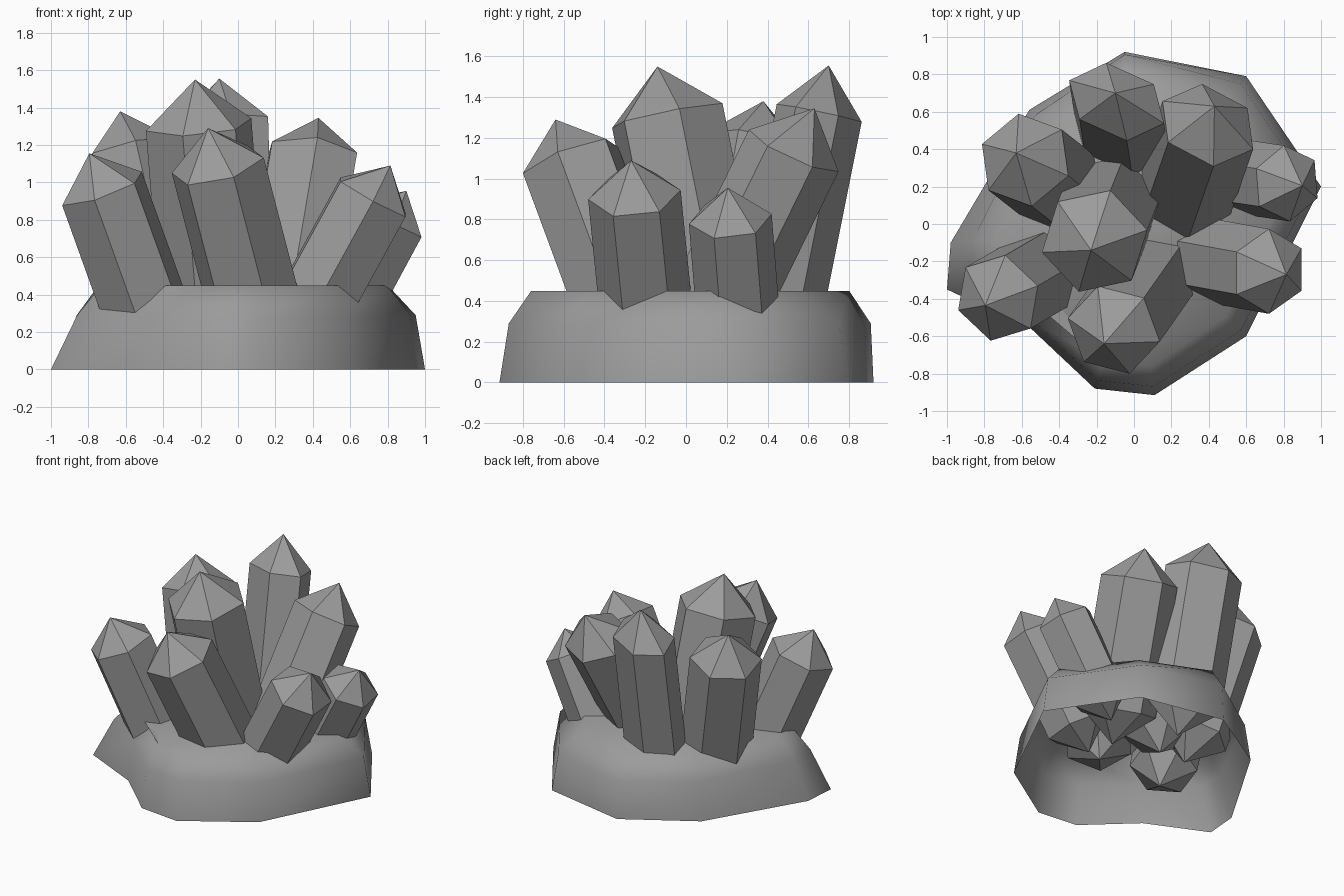
import bpy, bmesh, math
from mathutils import Vector

if "Cube" in bpy.data.objects:
    bpy.data.objects.remove(bpy.data.objects["Cube"])

# Dark grey shared by all the parts
grey = bpy.data.materials.new("stone_grey")
grey.diffuse_color = (0.33, 0.33, 0.33, 1)
grey.use_nodes = True
grey.node_tree.nodes["Principled BSDF"].inputs["Base Color"].default_value = grey.diffuse_color


def make_object(name, bm):
    bmesh.ops.recalc_face_normals(bm, faces=bm.faces[:])
    mesh = bpy.data.meshes.new(name)
    bm.to_mesh(mesh)
    bm.free()
    mesh.materials.append(grey)
    ob = bpy.data.objects.new(name, mesh)
    bpy.context.collection.objects.link(ob)
    return ob


def crystal(name, tip, lean, r, phase, flat=1.0, z_bottom=0.1):
    """Six-sided prism pointed at both ends; 'flat' narrows it across its first corner."""
    axis = Vector((lean[0], lean[1], 1))
    d = axis.normalized()
    top = Vector(tip)
    bottom = top - axis * (tip[2] - z_bottom)
    x = (Vector((1, 0, 0)) - d * d.x).normalized()
    y = d.cross(x)
    p = math.radians(phase)
    u = x * math.cos(p) + y * math.sin(p)
    v = d.cross(u) * flat
    h = 0.85 * r
    bm = bmesh.new()
    rings = []
    for c in (top - d * h, bottom + d * h):
        rings.append([bm.verts.new(c + r * (math.cos(k * math.pi / 3) * u
                                            + math.sin(k * math.pi / 3) * v)) for k in range(6)])
    vt, vb = bm.verts.new(top), bm.verts.new(bottom)
    for i in range(6):
        j = (i + 1) % 6
        bm.faces.new((rings[0][i], rings[0][j], vt))
        bm.faces.new((rings[1][j], rings[1][i], vb))
        bm.faces.new((rings[1][i], rings[1][j], rings[0][j], rings[0][i]))
    return make_object(name, bm)


# Rock base: hollow shell, open underneath; each row is x, y, pull-in at mid, pull-in at top
outline = [
    (1.00, 0.20, 0.95, 0.80), (0.60, 0.79, 0.95, 0.74), (-0.05, 0.92, 0.985, 0.87),
    (-0.56, 0.61, 0.95, 0.81), (-0.98, -0.10, 0.88, 0.76), (-1.00, -0.35, 0.86, 0.73),
    (-0.55, -0.56, 0.95, 0.75), (-0.21, -0.88, 0.95, 0.83), (0.11, -0.915, 0.95, 0.83),
    (0.60, -0.60, 0.95, 0.82),
]
bm = bmesh.new()
rings = [[bm.verts.new((x, y, 0)) for x, y, m, t in outline],
         [bm.verts.new((x * m, y * m, 0.29)) for x, y, m, t in outline],
         [bm.verts.new((x * t, y * t, 0.45)) for x, y, m, t in outline]]
n = len(outline)
for lo, hi in zip(rings, rings[1:]):
    for i in range(n):
        j = (i + 1) % n
        bm.faces.new((lo[i], lo[j], hi[j], hi[i]))
bmesh.ops.triangulate(bm, faces=[bm.faces.new(rings[2])])
base = make_object("rock_base", bm)
if base.data.polygons[-1].normal.z < 0:
    base.data.flip_normals()
bpy.context.view_layer.objects.active = base
base.select_set(True)
bpy.ops.object.shade_smooth_by_angle(angle=math.radians(80))

# Crystals: tip, lean per unit height, radius, twist in degrees, flattening
crystals = {
    "crystal_centre": ((-0.23, -0.14, 1.55), (-0.08, -0.20), 0.29, 13),
    "crystal_back": ((-0.10, 0.70, 1.555), (-0.03, 0.20), 0.28, 155, 0.70),
    "crystal_back_left": ((-0.63, 0.38, 1.38), (-0.23, 0.18), 0.255, 38),
    "crystal_back_right": ((0.43, 0.63, 1.345), (0.17, 0.49), 0.275, -27, 0.85),
    "crystal_right": ((0.90, 0.205, 0.955), (0.54, -0.08), 0.205, 35),
    "crystal_front_right": ((0.815, -0.27, 1.09), (0.55, -0.10), 0.228, 30),
    "crystal_front": ((-0.16, -0.64, 1.29), (-0.26, -0.37), 0.257, 50),
    "crystal_front_left": ((-0.795, -0.435, 1.155), (-0.36, -0.21), 0.24, 20),
}
for name, args in crystals.items():
    crystal(name, *args)
